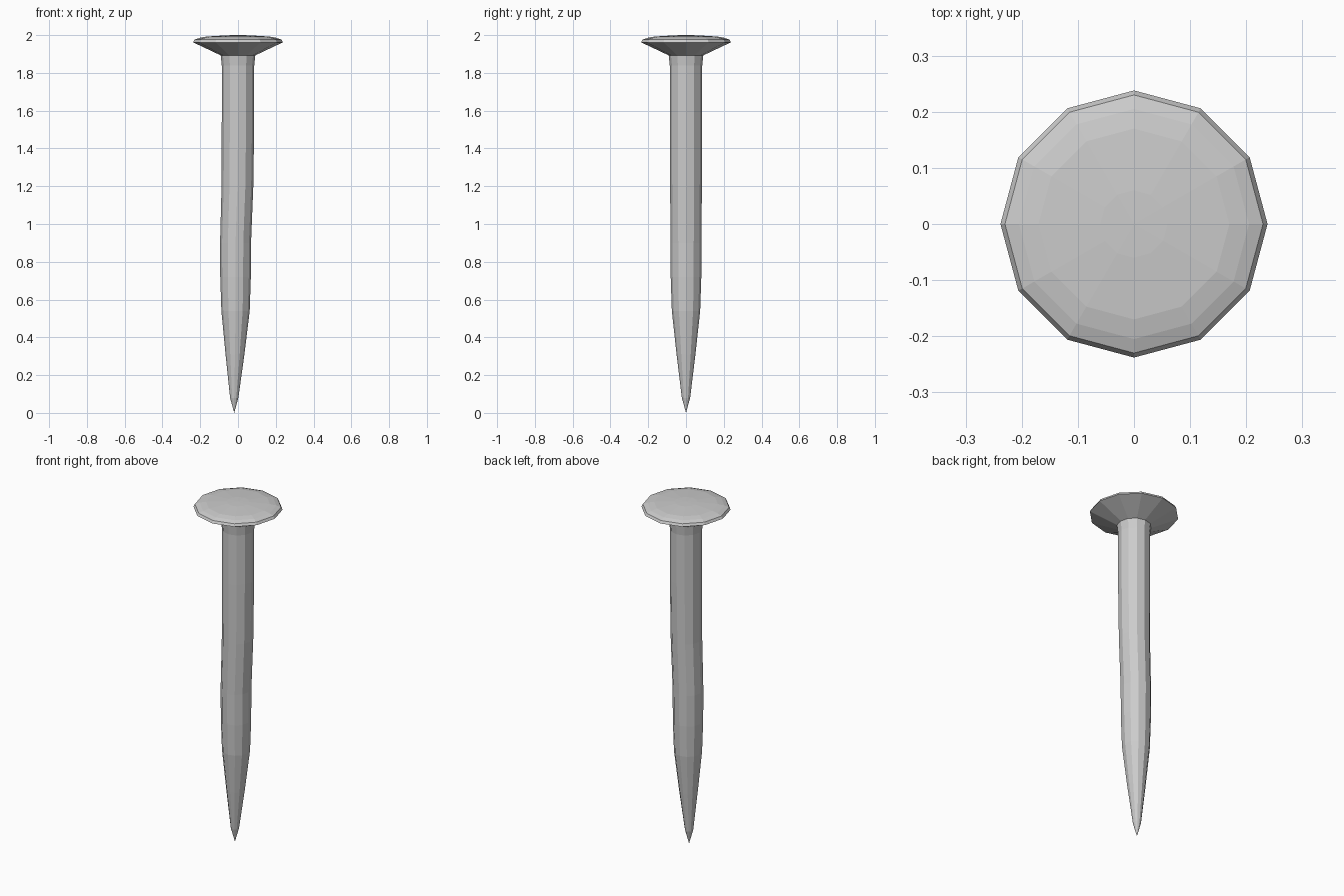
import bpy, bmesh
from math import cos, sin, pi

if "Cube" in bpy.data.objects:
    bpy.data.objects.remove(bpy.data.objects["Cube"])

SIDES = 12


def loft(name, rings):
    """Skin round rings (x offset, radius, z), bottom to top; radius 0 is a pole."""
    bm = bmesh.new()
    loops = []
    for x, r, z in rings:
        n = SIDES if r else 1
        loops.append([bm.verts.new((x + r * cos(2 * pi * i / SIDES),
                                    r * sin(2 * pi * i / SIDES), z)) for i in range(n)])
    for a, b in zip(loops, loops[1:]):
        for i in range(SIDES):
            j = (i + 1) % SIDES
            if len(a) == 1:
                bm.faces.new((a[0], b[j], b[i]))
            elif len(b) == 1:
                bm.faces.new((a[i], a[j], b[0]))
            else:
                bm.faces.new((a[i], a[j], b[j], b[i]))
    for loop in (loops[0], loops[-1]):
        if len(loop) > 1:
            bm.faces.new(loop)
    bmesh.ops.recalc_face_normals(bm, faces=bm.faces)
    mesh = bpy.data.meshes.new(name)
    bm.to_mesh(mesh)
    bm.free()
    obj = bpy.data.objects.new(name, mesh)
    bpy.context.collection.objects.link(obj)
    return obj


# slightly bent shank tapering to the point
loft("shank", [
    (-0.02, 0, 0), (-0.02, 0.022, 0.08), (-0.016, 0.05, 0.31),
    (-0.013, 0.075, 0.54), (-0.013, 0.081, 0.72), (-0.013, 0.082, 0.90),
    (-0.003, 0.084, 1.20), (0, 0.086, 1.55), (0, 0.086, 1.84), (0, 0.092, 1.895),
])

# domed head with conical underside
loft("head", [
    (0, 0.09, 1.892), (0, 0.238, 1.962), (0, 0.23, 1.976),
    (0, 0.205, 1.985), (0, 0.17, 1.992), (0, 0.06, 1.999), (0, 0, 2.0),
])
